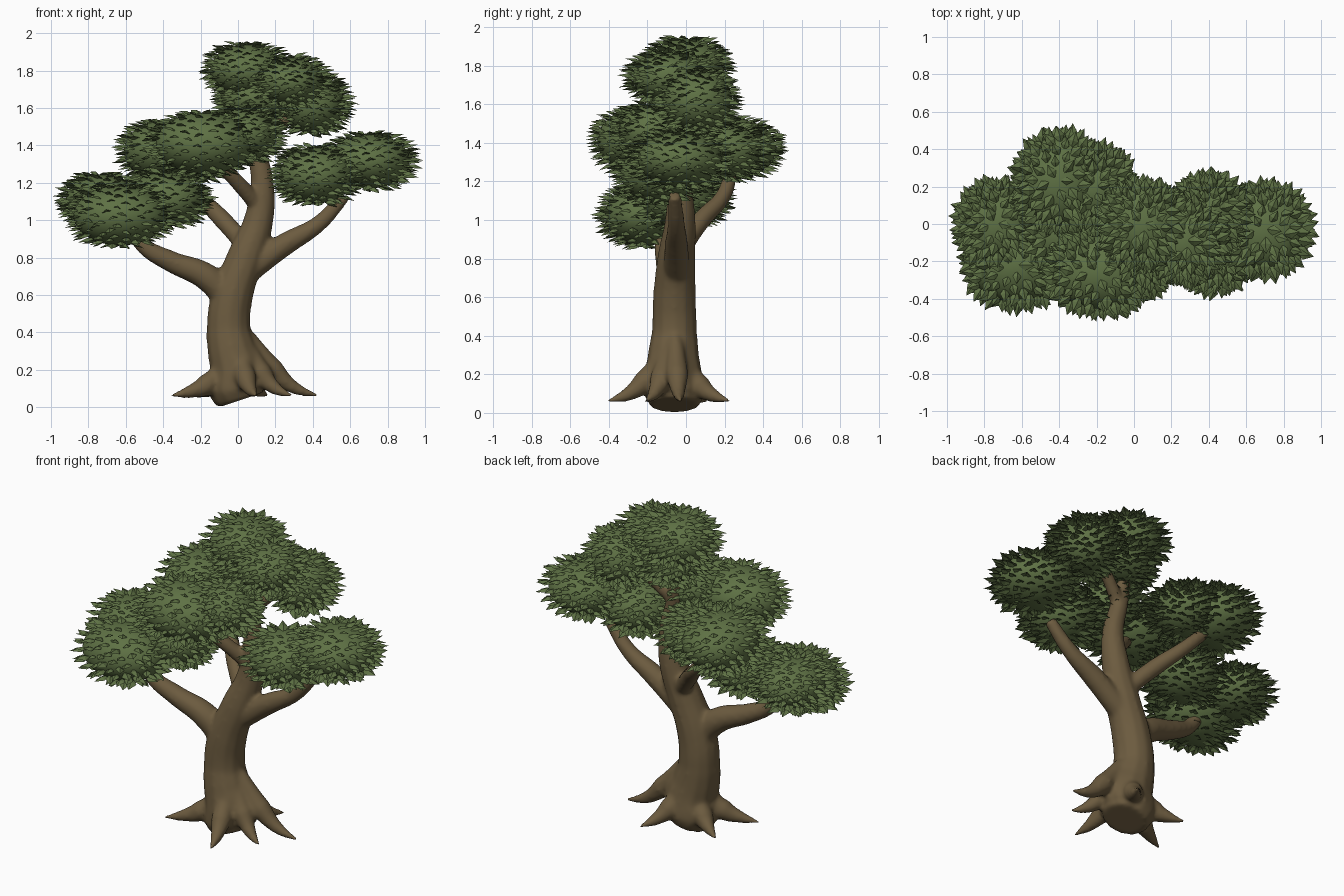
import bpy, bmesh, math, random
from mathutils import Vector, Matrix

random.seed(4)
cube = bpy.data.objects.get("Cube")
if cube:
    bpy.data.objects.remove(cube, do_unlink=True)


def material(name, rgb):
    m = bpy.data.materials.new(name)
    m.use_nodes = True
    m.diffuse_color = (*rgb, 1)
    bsdf = m.node_tree.nodes["Principled BSDF"]
    bsdf.inputs["Base Color"].default_value = (*rgb, 1)
    bsdf.inputs["Roughness"].default_value = 0.9
    return m


BARK = material("bark brown", (0.15, 0.105, 0.05))
GREEN = material("leaf green", (0.112, 0.165, 0.058))


def add_object(name, mesh, mat):
    ob = bpy.data.objects.new(name, mesh)
    bpy.context.collection.objects.link(ob)
    mesh.materials.clear()
    mesh.materials.append(mat)
    return ob


# Limbs: each point is x, y, z, radius
LIMBS = [
    # trunk
    [(.02, -.06, .04, .13), (0, -.06, .1, .16), (0, -.065, .19, .152), (-.03, -.065, .3, .134),
     (-.05, -.06, .42, .118), (-.03, -.06, .6, .112), (.04, -.05, .8, .1), (.11, -.03, 1, .08),
     (.13, -.03, 1.2, .062), (.09, -.02, 1.4, .05), (.06, 0, 1.65, .035)],
    # low branch on the -x side
    [(-.03, -.06, .54, .075), (-.16, -.08, .69, .075), (-.36, -.1, .78, .058), (-.5, -.12, .86, .045),
     (-.6, -.12, 1, .035)],
    # branch on the +x side
    [(.04, -.05, .72, .07), (.25, -.05, .87, .062), (.43, -.05, .98, .045), (.57, -.06, 1.13, .035)],
    # back branch
    [(.06, -.03, .84, .05), (-.08, .08, 1, .05), (-.2, .19, 1.12, .042), (-.34, .24, 1.27, .035)],
    # front branch
    [(.12, -.03, 1.06, .045), (0, -.12, 1.2, .042), (-.15, -.22, 1.35, .035)],
    # top fork
    [(.1, -.02, 1.4, .04), (.24, .03, 1.53, .036), (.38, .06, 1.62, .03)],
]

# Roots flare out of the trunk and run to pointed tips; each has its own height
for tx, ty, rise in [(-.36, -.21, .12), (.1, -.41, .16), (.29, -.21, .18), (.43, -.03, .2),
                     (.16, .23, .14), (-.28, .11, .12)]:
    foot, tip = Vector((-.01, -.06)), Vector((tx, ty))
    run = tip - foot
    start = foot + run.normalized() * .06
    a, b = foot + run * .45, foot + run * .7
    LIMBS.append([(*start, rise * 1.9, .04), (*a, rise, .06), (*b, .05 + rise * .28, .036), (*tip, .06, .009)])

curve = bpy.data.curves.new("limb_paths", "CURVE")
curve.dimensions = "3D"
curve.bevel_depth = 1
curve.bevel_resolution = 4
curve.use_fill_caps = True
for limb in LIMBS:
    spline = curve.splines.new("BEZIER")
    spline.bezier_points.add(len(limb) - 1)
    for p, (x, y, z, r) in zip(spline.bezier_points, limb):
        p.co = (x, y, z)
        p.radius = r
        p.handle_left_type = p.handle_right_type = "AUTO"
paths = bpy.data.objects.new("limb_paths", curve)
bpy.context.collection.objects.link(paths)
bpy.context.view_layer.update()
bark_mesh = bpy.data.meshes.new_from_object(paths.evaluated_get(bpy.context.evaluated_depsgraph_get()))
bpy.data.objects.remove(paths, do_unlink=True)

# Blend all limbs into one smooth skin
trunk = add_object("trunk_and_branches", bark_mesh, BARK)
remesh = trunk.modifiers.new("blend", "REMESH")
remesh.mode = "VOXEL"
remesh.voxel_size = 0.012
remesh.use_smooth_shade = True
soften = trunk.modifiers.new("soften", "SMOOTH")
soften.factor = 0.5
soften.iterations = 10

# Foliage clumps: centre and radii
CLUMPS = {
    "low": [((-.73, 0, 1.11), (.19, .2, .135)), ((-.63, -.22, 1.025), (.25, .2, .16)),
            ((-.39, -.04, 1.11), (.21, .19, .145))],
    "front": [((-.18, -.26, 1.41), (.26, .2, .165)), ((.04, -.17, 1.46), (.17, .18, .14))],
    "back": [((-.4, .23, 1.37), (.21, .24, .16)), ((-.2, .2, 1.36), (.17, .19, .14))],
    "side": [((.42, -.14, 1.24), (.2, .2, .15)), ((.7, -.03, 1.315), (.22, .22, .145))],
    "top": [((.05, 0, 1.8), (.2, .2, .14)), ((.28, -.09, 1.74), (.18, .19, .13)),
            ((.4, .06, 1.62), (.17, .18, .155)), ((.1, 0, 1.65), (.19, .16, .12))],
}
LEAVES = 190
GOLDEN = math.pi * (3 - math.sqrt(5))


def inside(p, clump):
    c, r = clump
    return sum(((p[i] - c[i]) / r[i]) ** 2 for i in range(3)) < 0.97


def add_leaf(bm, base, normal):
    """Thin diamond leaf with a folded midrib, pointing away from the clump centre."""
    out = Vector((normal.x, normal.y, 0)).normalized()
    out = Matrix.Rotation(random.uniform(-.5, .5), 3, "Z") @ out
    out = (out + Vector((0, 0, normal.z * .3 + random.uniform(-.15, .1)))).normalized()
    side = out.cross(Vector((0, 0, 1))).normalized()
    side = Matrix.Rotation(random.uniform(-.3, .3), 3, out) @ side
    up = side.cross(out)
    size = random.uniform(.85, 1.15)
    base = base - out * .02

    def vert(along, across, lift):
        return bm.verts.new(base + (out * along + side * across + up * lift) * size)

    stem, tip = vert(0, 0, 0), vert(.09, 0, 0)
    left, right = vert(.042, .027, -.002), vert(.042, -.027, -.002)
    ridge, rib = vert(.042, 0, .012), vert(.042, 0, .007)
    for mid, ring in ((ridge, (stem, right, tip, left)), (rib, (stem, left, tip, right))):
        for i in range(4):
            bm.faces.new((mid, ring[i], ring[(i + 1) % 4]))


for group, clumps in CLUMPS.items():
    core, leaves = bmesh.new(), bmesh.new()
    for clump in clumps:
        c, r = Vector(clump[0]), Vector(clump[1])
        bmesh.ops.create_icosphere(core, subdivisions=4, radius=1,
                                   matrix=Matrix.Translation(c) @ Matrix.Diagonal((*r, 1)))
        # spread leaves evenly in a spiral over the clump
        for i in range(LEAVES):
            z = 1 - (2 * i + 1) / LEAVES
            ring, turn = math.sqrt(1 - z * z), i * GOLDEN
            n = Vector((ring * math.cos(turn), ring * math.sin(turn), z))
            p = c + n * r
            if not any(inside(p, other) for other in clumps if other is not clump):
                add_leaf(leaves, p, n)
    for part, bm in (("clump", core), ("leaves", leaves)):
        bmesh.ops.recalc_face_normals(bm, faces=bm.faces)
        for f in bm.faces:
            f.smooth = part == "clump"
        mesh = bpy.data.meshes.new(f"{group}_{part}")
        bm.to_mesh(mesh)
        bm.free()
        add_object(f"{group}_{part}", mesh, GREEN)
